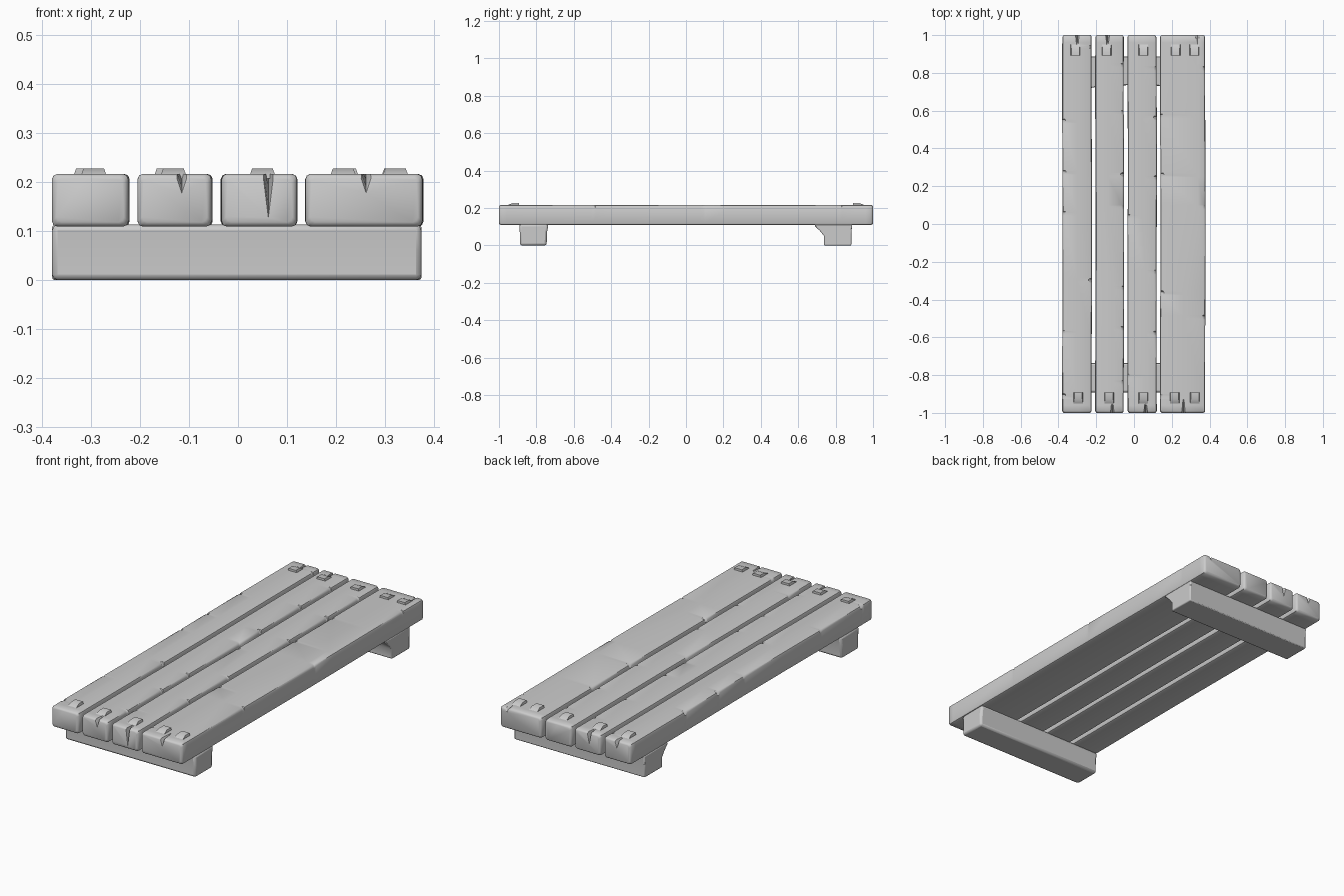
import bpy, bmesh, math, random

if "Cube" in bpy.data.objects:
    bpy.data.objects.remove(bpy.data.objects["Cube"])

random.seed(4)
grey = bpy.data.materials.new("weathered grey")
grey.diffuse_color = (0.6, 0.6, 0.6, 1)
grey.use_nodes = True
grey.node_tree.nodes["Principled BSDF"].inputs["Base Color"].default_value = grey.diffuse_color


def loft_object(name, sections, bevel=0):
    """Skin equal-length closed sections, cap the ends, shade softly."""
    bm = bmesh.new()
    rings = [[bm.verts.new(p) for p in s] for s in sections]
    n = len(rings[0])
    for a, b in zip(rings, rings[1:]):
        for i in range(n):
            bm.faces.new((a[i], a[(i + 1) % n], b[(i + 1) % n], b[i]))
    bm.faces.new(rings[0])
    bm.faces.new(rings[-1])
    bmesh.ops.recalc_face_normals(bm, faces=bm.faces)
    me = bpy.data.meshes.new(name)
    bm.to_mesh(me)
    bm.free()
    me.materials.append(grey)
    ob = bpy.data.objects.new(name, me)
    bpy.context.collection.objects.link(ob)
    if bevel:
        m = ob.modifiers.new("rounding", 'BEVEL')
        m.width, m.segments, m.limit_method = bevel, 2, 'ANGLE'
        m.angle_limit = math.radians(40)
    bpy.ops.object.select_all(action='DESELECT')
    bpy.context.view_layer.objects.active = ob
    ob.select_set(True)
    bpy.ops.object.shade_smooth_by_angle(angle=math.radians(35))


def plank_section(y, a, b, low, top, chip_a, chip_b, split_x, split_w, split_d):
    """Rounded plank outline; top corners may be chipped, top may be split."""
    r = 0.011
    k = r * 0.3
    ca, cb = r + chip_a, r + chip_b
    pts = [(a + r, low), (b - r, low), (b - k, low + k), (b, low + r),
           (b, top - cb), (b - k - chip_b * 0.6, top - k - chip_b * 0.6), (b - cb, top),
           (split_x + split_w, top), (split_x, top - split_d), (split_x - split_w, top),
           (a + ca, top), (a + k + chip_a * 0.6, top - k - chip_a * 0.6), (a, top - ca),
           (a, low + r), (a + k, low + k)]
    return [(x, y, z) for x, z in pts]


def build_plank(name, x0, x1, front_split, back_split):
    # Stations: rounded ends, slow wobble, and tight triples around each chip
    chips = [(-0.86 + 0.29 * k + random.uniform(-0.09, 0.09), random.choice("ab"),
              random.uniform(0.004, 0.009)) for k in range(7)]
    stations = {y: None for y in (-1, -0.997, -0.99, -0.96, -0.93, 0.93, 0.96, 0.99, 0.997, 1)}
    for y, side, size in chips:
        stations.update({y - 0.014: None, y - 0.003: (side, size),
                         y + 0.006: (side, size * 0.8), y + 0.009: None})
    phase = random.uniform(0, 6)
    sections = []
    for y in sorted(stations):
        side, size = stations[y] or ("", 0)
        end = 1 - abs(y)
        inset = 0.009 * max(0, 1 - end / 0.01) ** 2
        wob = 0.0015 * math.sin(4 * y + phase)
        split = front_split if y < 0 else back_split
        sx, depth = split or ((x0 + x1) / 2, 0)
        fade = max(0, 1 - end / 0.06)
        sections.append(plank_section(
            y, x0 + 0.001 + wob + inset, x1 - 0.001 + wob - inset, 0.109 + inset, 0.217 - inset,
            size if side == "a" else 0, size if side == "b" else 0,
            sx, 0.003 + 0.007 * fade, depth * fade))
    loft_object(name, sections)


# Planks: left edge, right edge, front split and back split (x, depth),
# then the front and back x positions of the pegs
planks = [
    (-0.38, -0.222, None, (-0.30, 0.03), [(-0.295, -0.31)]),
    (-0.205, -0.052, (-0.115, 0.03), (-0.14, 0.05), [(-0.132, -0.145)]),
    (-0.035, 0.121, (0.062, 0.08), None, [(0.05, 0.05)]),
    (0.138, 0.379, (0.262, 0.03), (0.335, 0.012), [(0.215, 0.22), (0.322, 0.32)]),
]
for i, (x0, x1, front_split, back_split, pegs) in enumerate(planks, 1):
    build_plank(f"plank_{i}", x0, x1, front_split, back_split)
    # Worn square pegs, sloping down towards the plank end
    for j, (front_x, back_x) in enumerate(pegs, 1):
        for end, x, s in (("front", front_x, -1), ("back", back_x, 1)):
            loft_object(f"peg_{end}_{i}_{j}",
                        [[(x - w, s * 0.892, z), (x + w, s * 0.892, z),
                          (x + w, s * out, z), (x - w, s * out, z)]
                         for z, w, out in ((0.208, 0.026, 0.962), (0.217, 0.025, 0.95),
                                           (0.228, 0.021, 0.925))])

# Front cross beam, extruded along x from its side profile
front = [(-0.888, 0.0), (-0.745, 0.0), (-0.743, 0.07), (-0.735, 0.113), (-0.892, 0.113),
         (-0.888, 0.06)]
loft_object("front_beam", [[(x, y, z) for y, z in front] for x in (-0.38, 0.375)], 0.011)

# Back cross beam, flaring inwards under the planks towards both ends
sections = []
for x, f in ((-0.38, 0.045), (-0.29, 0.03), (-0.18, 0.008), (0, 0.002), (0.18, 0.008),
             (0.28, 0.03), (0.375, 0.05)):
    sections.append([(x, y, z) for y, z in (
        (0.738, 0.0), (0.884, 0.0), (0.884, 0.06), (0.888, 0.113), (0.738 - f, 0.113),
        (0.738 - f, 0.103), (0.738 - f * 0.45, 0.078), (0.738, 0.05))])
loft_object("back_beam", sections, 0.008)
